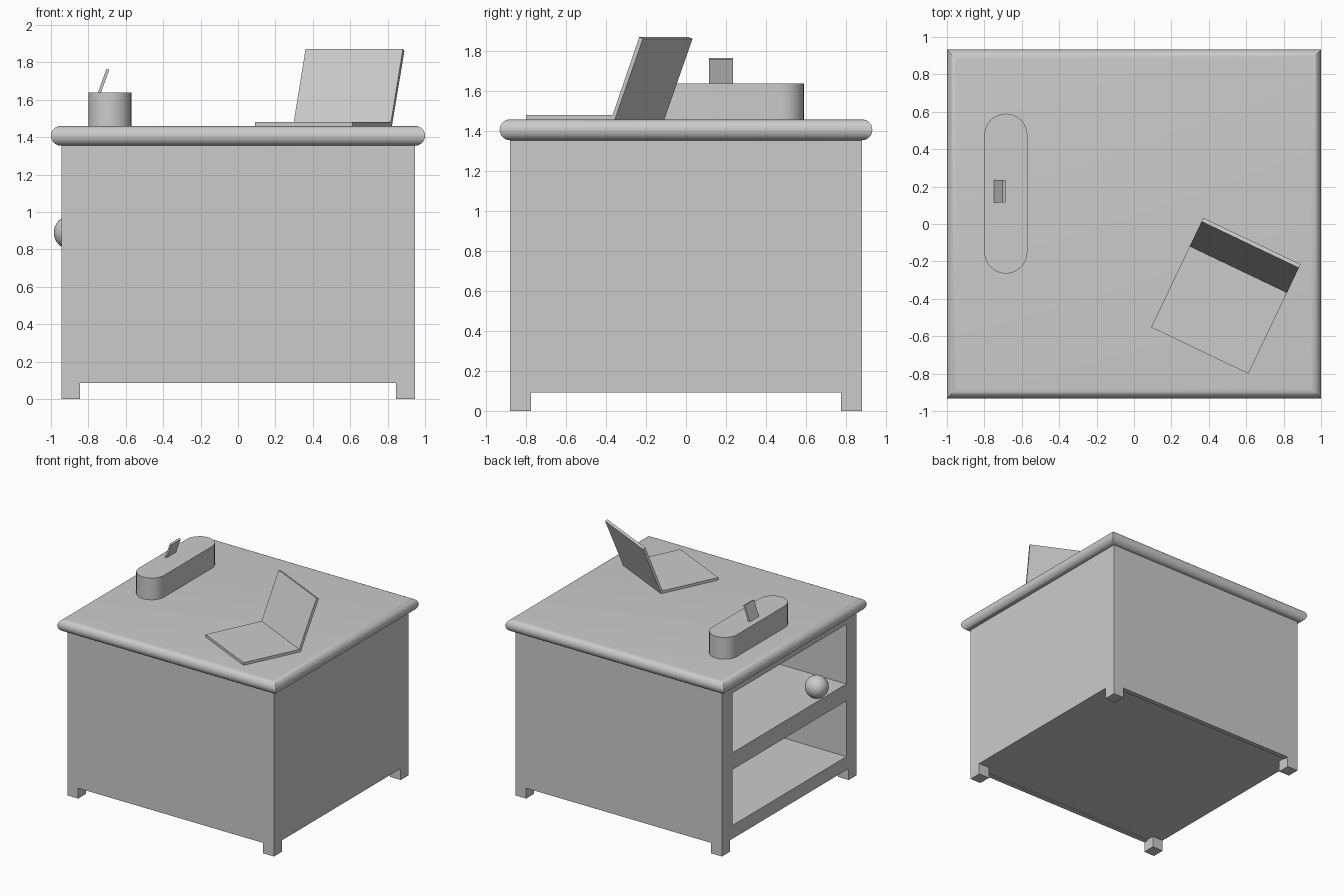
import bpy, bmesh, math
from mathutils import Matrix, Vector

cube = bpy.data.objects.get("Cube")
if cube:
    bpy.data.objects.remove(cube, do_unlink=True)

GREY = (0.6, 0.6, 0.6, 1.0)
grey = bpy.data.materials.new("plain grey")
grey.use_nodes = True
grey.diffuse_color = GREY
grey.node_tree.nodes["Principled BSDF"].inputs["Base Color"].default_value = GREY


def finish(name, bm, smooth=False):
    bmesh.ops.recalc_face_normals(bm, faces=bm.faces)
    mesh = bpy.data.meshes.new(name)
    bm.to_mesh(mesh)
    bm.free()
    mesh.materials.append(grey)
    obj = bpy.data.objects.new(name, mesh)
    bpy.context.collection.objects.link(obj)
    if smooth:
        bpy.ops.object.select_all(action='DESELECT')
        obj.select_set(True)
        bpy.context.view_layer.objects.active = obj
        bpy.ops.object.shade_smooth_by_angle(angle=math.radians(35))
    return obj


def box(name, x, y, z):
    """Box from (min, max) ranges."""
    bm = bmesh.new()
    bmesh.ops.create_cube(bm, size=1)
    for v in bm.verts:
        v.co = Vector([(a + b) / 2 + c * (b - a) for (a, b), c in zip((x, y, z), v.co)])
    return finish(name, bm)


def loft(name, rings, smooth=False):
    """Skin matching closed rings and cap both ends."""
    bm = bmesh.new()
    loops = [[bm.verts.new(p) for p in ring] for ring in rings]
    n = len(loops[0])
    for low, high in zip(loops, loops[1:]):
        for i in range(n):
            j = (i + 1) % n
            bm.faces.new((low[i], low[j], high[j], high[i]))
    bm.faces.new(loops[0][::-1])
    bm.faces.new(loops[-1])
    return finish(name, bm, smooth)


# Cabinet: half sizes and levels
HX, HY, LINING, INNER = 0.945, 0.88, 0.84, 0.745
FLOOR, UNDER = 0.094, 1.355
for side, word in ((-1, "front"), (1, "back")):
    def span(a, b):
        return tuple(sorted((side * a, side * b)))
    box(word + "_panel", (-HX, HX), span(LINING, HY), (0.086, UNDER))
    box(word + "_lining", (-HX, HX), span(INNER, LINING), (FLOOR, UNDER))
    for x0, hand in ((-HX, "right"), (HX - 0.1, "left")):
        box(f"{word}_{hand}_leg", (x0, x0 + 0.1), span(0.775, HY), (0, FLOOR))

# Shelves and closed end
for name, z in (("bottom_shelf", (FLOOR, 0.205)),
                ("middle_shelf", (0.665, 0.805)),
                ("top_rail", (1.298, UNDER))):
    box(name, (-HX, HX), (-INNER, INNER), z)
box("closed_end", (HX - 0.1, HX), (-INNER, INNER), (FLOOR, UNDER))

# Table top with a half-round edge and mitred corners
R = 0.0525
rings = []
for k in range(17):
    t = math.pi * (k / 16 - 0.5)
    hx, hy, z = 1 - R + R * math.cos(t), HY + R * math.cos(t), UNDER + R + R * math.sin(t)
    rings.append([(-hx, -hy, z), (hx, -hy, z), (hx, hy, z), (-hx, hy, z)])
loft("table_top", rings, smooth=True)
TOP = UNDER + 2 * R

# Ball on the shelf
bm = bmesh.new()
bmesh.ops.create_uvsphere(bm, u_segments=32, v_segments=16, radius=0.09,
                          matrix=Matrix.Translation((-0.895, -0.43, 0.89)))
finish("ball", bm, smooth=True)

# Long holder with rounded ends
outline = []
for cy, start in ((0.475, 0), (-0.15, math.pi)):
    for k in range(17):
        a = start + math.pi * k / 16
        outline.append((-0.685 + 0.115 * math.cos(a), cy + 0.115 * math.sin(a)))
loft("holder", [[(x, y, z) for x, y in outline] for z in (TOP, 1.64)], smooth=True)

# Slanted card standing in the holder
card = [(-0.75, 1.635), (-0.734, 1.635), (-0.688, 1.76), (-0.703, 1.766)]
loft("card", [[(x, y, z) for x, z in card] for y in (0.115, 0.235)])

# Open laptop, extruded sideways from its side profile
turn = Matrix.Translation((0.558, -0.243, 0)) @ Matrix.Rotation(math.radians(-25.5), 4, 'Z')
LID = TOP + 0.022
profiles = {
    "laptop_base": [(-0.48, TOP), (0, TOP), (0, LID), (-0.48, LID)],
    "laptop_screen": [(0, TOP), (0.012, TOP), (0.168, 1.863), (0.147, 1.871), (0, LID)],
}
for name, profile in profiles.items():
    loft(name, [[turn @ Vector((u, v, z)) for v, z in profile] for u in (-0.288, 0.288)])
